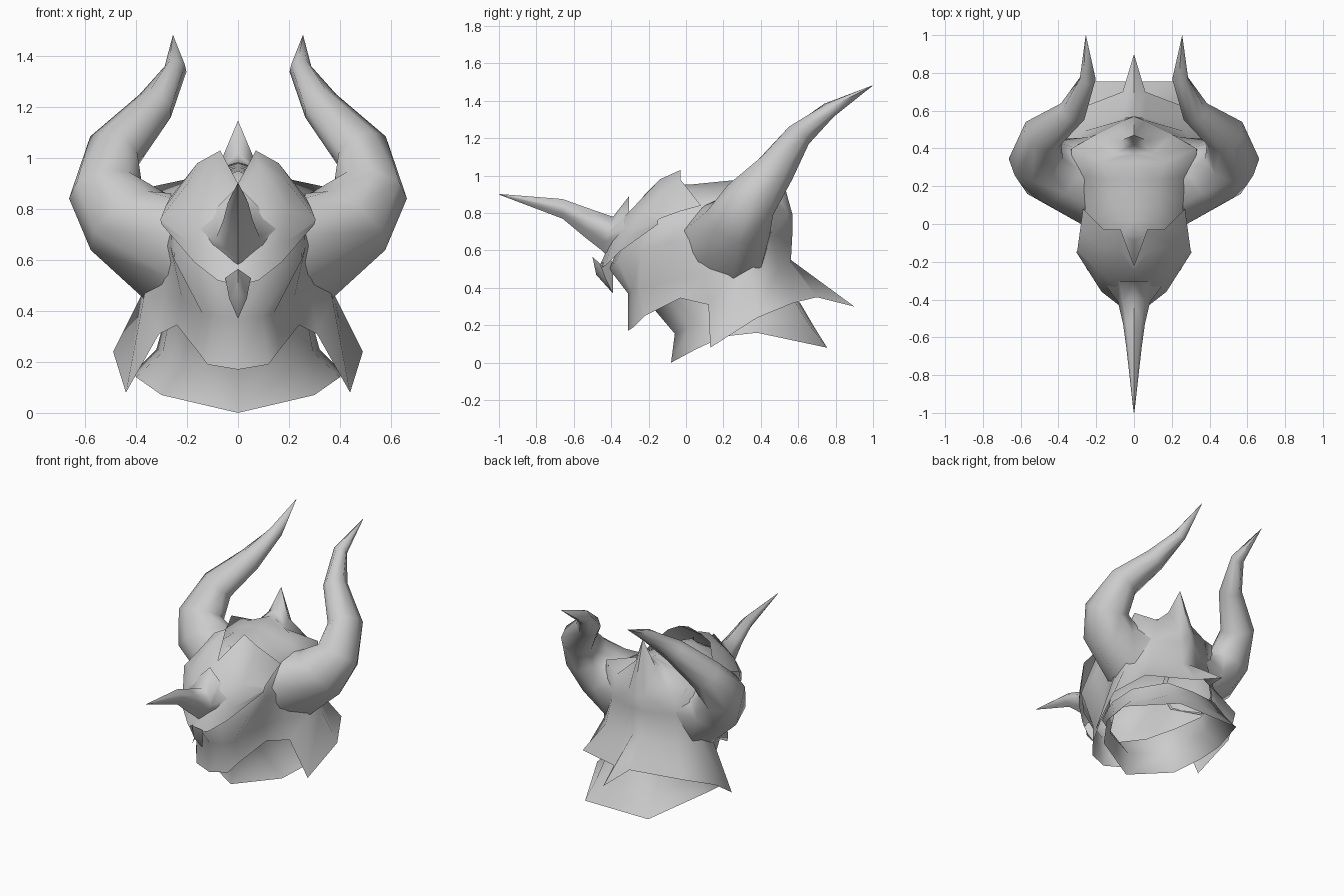
import bpy, bmesh, math
from mathutils import Vector

cube = bpy.data.objects.get("Cube")
if cube:
    bpy.data.objects.remove(cube, do_unlink=True)

steel = bpy.data.materials.new("grey_steel")
GREY = (0.6, 0.6, 0.6, 1)
steel.diffuse_color = GREY
steel.use_nodes = True
steel.node_tree.nodes["Principled BSDF"].inputs["Base Color"].default_value = GREY


def loft(name, rows, closed=False, mirror=True):
    """Skin a list of equally long point rows; optionally mirror across x = 0."""
    bm = bmesh.new()
    grid = [[bm.verts.new(p) for p in row] for row in rows]
    n = len(rows[0])
    for a, b in zip(grid, grid[1:]):
        for i in range(n if closed else n - 1):
            j = (i + 1) % n
            bm.faces.new((a[i], a[j], b[j], b[i]))
    if mirror:
        bmesh.ops.mirror(bm, geom=bm.verts[:] + bm.edges[:] + bm.faces[:],
                         axis='X', merge_dist=0.0005)
    bmesh.ops.remove_doubles(bm, verts=bm.verts[:], dist=0.001)
    bmesh.ops.recalc_face_normals(bm, faces=bm.faces[:])
    mesh = bpy.data.meshes.new(name)
    bm.to_mesh(mesh)
    bm.free()
    mesh.materials.append(steel)
    obj = bpy.data.objects.new(name, mesh)
    bpy.context.collection.objects.link(obj)
    bpy.ops.object.select_all(action='DESELECT')
    obj.select_set(True)
    bpy.context.view_layer.objects.active = obj
    bpy.ops.object.shade_smooth_by_angle(angle=math.radians(75))


# Helmet shell: half rows from front centre to back centre, rim first
rim = [(0, -.31, .17), (.12, -.28, .19), (.165, -.22, .25), (.24, -.03, .345), (.31, .12, .31),
       (.44, .13, .08), (.49, .38, .24), (.385, .575, .32), (.06, .70, .35), (0, .90, .30)]
waist = [(0, -.31, .37), (.09, -.29, .38), (.14, -.25, .39), (.22, -.05, .45), (.29, .10, .46),
         (.37, .23, .45), (.38, .35, .46), (.27, .49, .50), (.06, .56, .53), (0, .56, .55)]
cheek = [(0, -.41, .50), (.12, -.37, .55), (.25, -.24, .60), (.265, -.08, .65), (.285, .08, .66),
         (.33, .22, .67), (.34, .39, .67), (.24, .46, .68), (.06, .55, .70), (0, .57, .71)]
brow = [(0, -.29, .80), (.12, -.25, .82), (.23, -.11, .82), (.255, 0, .83), (.26, .12, .85),
        (.27, .25, .86), (.33, .40, .89), (.20, .475, .85), (.06, .545, .80), (0, .57, .79)]
tip = (0, .47, 1.148)
crown = [(x * .5, .22 + (y - .22) * .6, .925) for x, y, z in brow[:8]] + [(.075, .44, .97), tip]
ridge = [(0, y, .95 + max(y, 0) * .1) for x, y, z in crown[:8]] + [(0, .42, 1.02), tip]
loft("helmet_shell", [rim, waist, cheek, brow, crown, ridge])

# Neck collar, pinched in the middle
collar_low = [(0, -.08, 0), (.30, .05, .07), (.40, .20, .14), (.41, .38, .16),
              (.24, .755, .08), (0, .755, .08)]
collar_mid = [(0, -.06, .155), (.22, .02, .19), (.295, .15, .24), (.32, .35, .25),
              (.22, .66, .20), (0, .68, .20)]
collar_top = [(0, -.17, .285), (.19, -.10, .35), (.27, .10, .37), (.29, .33, .36),
              (.20, .58, .33), (0, .61, .32)]
loft("neck_collar", [collar_low, collar_mid, collar_top])

# Brow mask over the face
loft("face_mask", [
    [(0, -.22, .90), (.07, -.03, 1.03), (.16, -.03, .98), (.27, .08, .84)],
    [(0, -.25, .86), (.08, -.14, .98), (.19, -.12, .91), (.285, -.03, .81)],
    [(0, -.35, .76), (.10, -.32, .79), (.20, -.24, .80), (.30, -.14, .77)],
    [(0, -.42, .61), (.09, -.40, .63), (.19, -.33, .67), (.305, -.15, .76)],
    [(0, -.47, .50), (.08, -.43, .52), (.17, -.36, .59), (.30, -.15, .74)]])

# Small beak below the mask
loft("mask_beak", [[(0, -.50, .565), (.05, -.46, .53), (0, -.40, .55)],
                   [(0, -.48, .47), (.035, -.43, .45), (0, -.39, .46)],
                   [(0, -.39, .37)] * 3])

# Nose horn: winged root, then rings of (top y, bottom y, top z, middle z, bottom z, half width)
root = [(0, -.305, .89), (.08, -.305, .81), (.165, -.305, .73), (.10, -.38, .66), (0, -.42, .57)]
nose = [(-.39, -.45, .78, .69, .60, .085), (-.52, -.54, .825, .755, .67, .058),
        (-.66, -.66, .875, .825, .77, .04), (-.998, -.998, .902, .90, .898, .002)]
loft("nose_horn", [root] + [
    [(0, yt, t), (w * .7, yt * .85 + yb * .15, t * .5 + m * .5),
     (w, yt * .6 + yb * .4, m), (w * .6, yt * .3 + yb * .7, m * .5 + b * .5),
     (0, yb, b)] for yt, yb, t, m, b, w in nose])

# Side horns: a root ring sunk in the shell, then rings swept along a bent path
horn_root = [(.22, .46, .70), (.30, .42, .87), (.24, .25, .86), (.22, .08, .83),
             (.245, -.02, .70), (.26, .06, .53), (.36, .25, .44), (.32, .40, .50)]
path = [((.43, .28, .75), .185), ((.52, .345, .87), .146), ((.485, .475, 1.03), .11),
        ((.325, .595, 1.205), .076), ((.245, .765, 1.35), .044), ((.255, .998, 1.482), .001)]
centres = [Vector(c) for c, r in path]
rings = [horn_root]
for i, (c, r) in enumerate(path):
    t = (centres[min(i + 1, len(path) - 1)] - centres[max(i - 1, 0)]).normalized()
    u = (Vector((0, 1, 0)) - t * t.y).normalized()
    v = t.cross(u)
    angles = [math.tau * k / 8 for k in range(8)]
    rings.append([centres[i] + r * (u * math.cos(a) + v * math.sin(a)) for a in angles])
for side, label in ((1, "left_horn"), (-1, "right_horn")):
    loft(label, [[(p[0] * side, p[1], p[2]) for p in ring] for ring in rings],
         closed=True, mirror=False)
